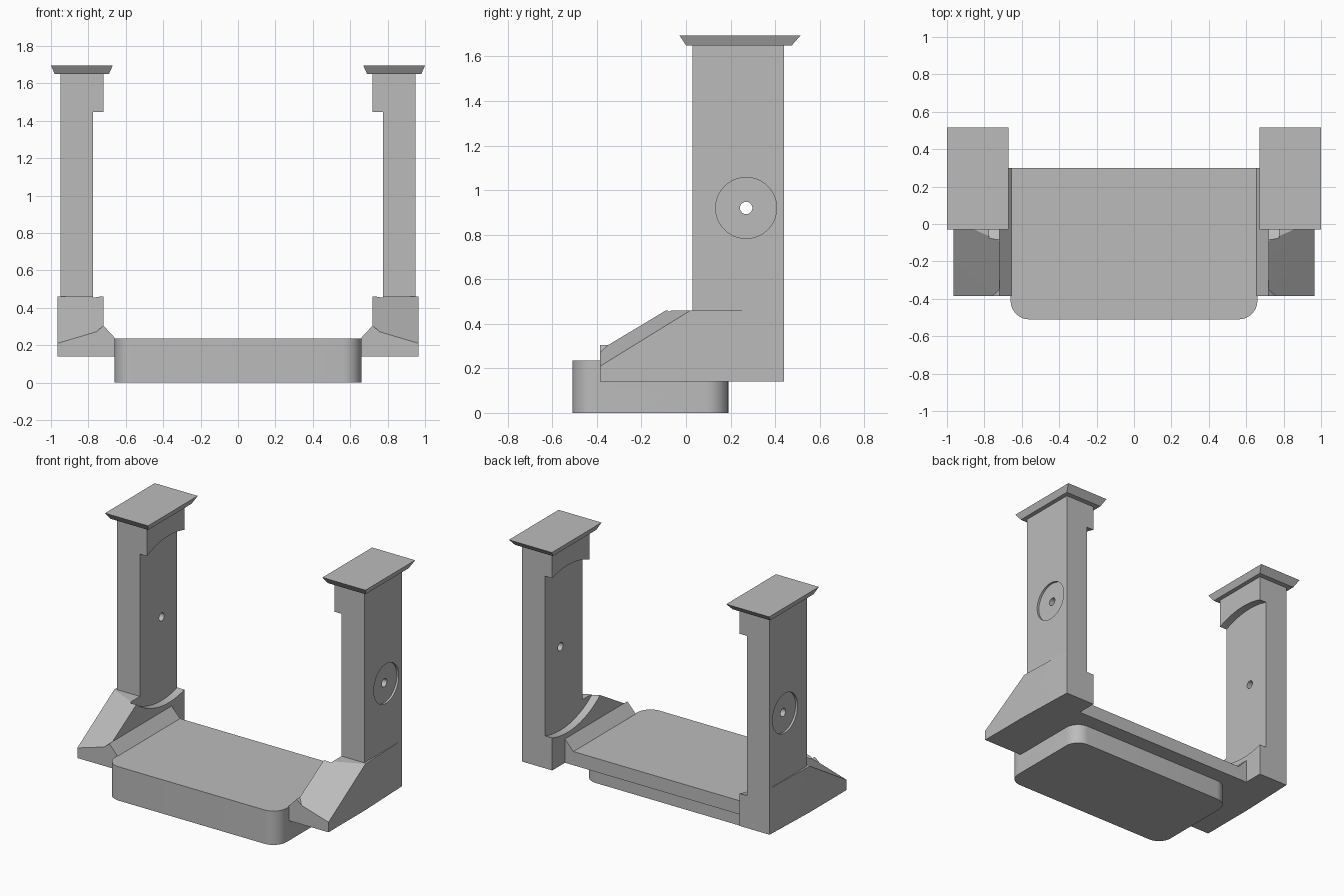
import bpy
import bmesh
from math import cos, sin, tau, radians

cube = bpy.data.objects.get("Cube")
if cube:
    bpy.data.objects.remove(cube, do_unlink=True)

grey = bpy.data.materials.new("plain grey")
grey.use_nodes = True
colour = (0.5, 0.5, 0.5, 1)
grey.diffuse_color = colour
grey.node_tree.nodes["Principled BSDF"].inputs["Base Color"].default_value = colour


def hull(name, points):
    """Convex solid around the given points, with flat regions merged."""
    bm = bmesh.new()
    for p in points:
        bm.verts.new(p)
    bmesh.ops.convex_hull(bm, input=bm.verts[:])
    loose = [v for v in bm.verts if not v.link_faces]
    bmesh.ops.delete(bm, geom=loose, context='VERTS')
    bmesh.ops.dissolve_limit(bm, angle_limit=radians(0.5), verts=bm.verts[:], edges=bm.edges[:])
    bmesh.ops.recalc_face_normals(bm, faces=bm.faces[:])
    mesh = bpy.data.meshes.new(name)
    bm.to_mesh(mesh)
    bm.free()
    mesh.materials.append(grey)
    obj = bpy.data.objects.new(name, mesh)
    bpy.context.collection.objects.link(obj)
    return obj


def box(name, xs, ys, zs):
    return hull(name, [(x, y, z) for x in xs for y in ys for z in zs])


def disc(name, xs, radius, count):
    """Cylinder along x around the pivot of the towers."""
    return hull(name, [(x, 0.27 + radius * cos(tau * i / count), 0.92 + radius * sin(tau * i / count))
                       for x in xs for i in range(count)])


def combine(obj, other, operation):
    """Apply a boolean and discard the second solid."""
    mod = obj.modifiers.new(operation.lower(), 'BOOLEAN')
    mod.operation = operation
    mod.solver = 'EXACT'
    mod.object = other
    bpy.context.view_layer.objects.active = obj
    bpy.ops.object.modifier_apply(modifier=mod.name)
    bpy.data.objects.remove(other, do_unlink=True)


def smooth(obj):
    bpy.ops.object.select_all(action='DESELECT')
    obj.select_set(True)
    bpy.context.view_layer.objects.active = obj
    bpy.ops.object.shade_smooth_by_angle(angle=radians(30))


# Rounded floor block with the overhanging rear slab
RADIUS, STEPS = 0.1, 8
corners = []
for sx in (-1, 1):
    for cy, sy in ((-0.41, -1), (0.09, 1)):
        for i in range(STEPS + 1):
            a = tau / 4 * i / STEPS
            corners.append((sx * (0.56 + RADIUS * cos(a)), cy + sy * RADIUS * sin(a)))
floor_block = hull("floor_block", [(x, y, z) for x, y in corners for z in (0, 0.235)])
combine(floor_block, box("slab", (-0.66, 0.66), (-0.385, 0.3), (0.14, 0.235)), 'UNION')
smooth(floor_block)

for side, s in (("left", 1), ("right", -1)):
    # Tower: upright column joined to a sloped foot
    tower = box(side + "_tower", (s * 0.72, s * 0.95), (0.03, 0.44), (0.14, 1.66))
    foot = hull("foot", [(s * x, y, z) for x, y, z in (
        (0.72, -0.385, 0.14), (0.965, -0.385, 0.14), (0.965, 0.02, 0.14),
        (0.95, 0.28, 0.14), (0.95, 0.44, 0.14), (0.72, 0.44, 0.14),
        (0.72, -0.385, 0.283), (0.965, -0.385, 0.21), (0.72, -0.09, 0.46),
        (0.965, 0.02, 0.46), (0.95, 0.28, 0.46), (0.95, 0.44, 0.46), (0.72, 0.44, 0.46))])
    combine(tower, foot, 'UNION')

    # Round inner clearance, shallow outer recess and pivot hole
    combine(tower, disc("clearance", (s * 0.6, s * 0.775), 0.58, 128), 'DIFFERENCE')
    combine(tower, disc("recess", (s * 0.935, s * 1.1), 0.137, 48), 'DIFFERENCE')
    combine(tower, disc("pivot_hole", (s * 0.6, s * 1.1), 0.028, 24), 'DIFFERENCE')
    smooth(tower)

    # Ridge between the floor and the foot
    profile = ((0.655, 0.14), (0.655, 0.235), (0.72, 0.305), (0.765, 0.265), (0.765, 0.14))
    hull(side + "_ridge", [(s * x, y, z) for x, z in profile for y in (-0.385, 0.3)])

    # Flared cap
    rings = (((0.69, 0.98), (0.0, 0.475), 1.65), ((0.67, 1.0), (-0.03, 0.515), 1.695))
    hull(side + "_cap", [(s * x, y, z) for xs, ys, z in rings for x in xs for y in ys])
